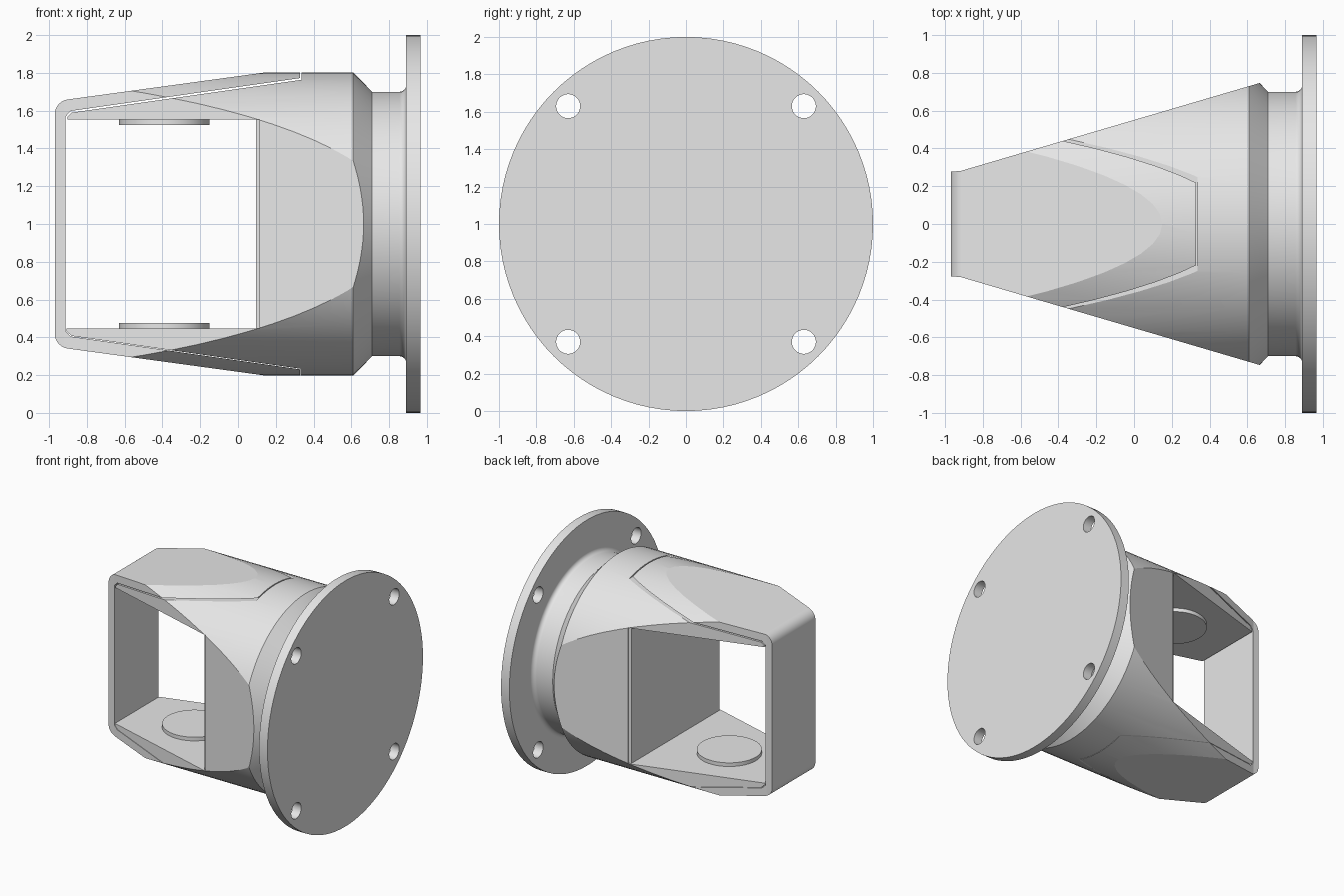
import bpy, bmesh
from math import sin, cos, pi, radians
from mathutils import Matrix, Vector

if "Cube" in bpy.data.objects:
    bpy.data.objects.remove(bpy.data.objects["Cube"], do_unlink=True)

grey = bpy.data.materials.new("plain grey")
grey.use_nodes = True
grey.diffuse_color = (0.8, 0.8, 0.8, 1)
grey.node_tree.nodes["Principled BSDF"].inputs["Base Color"].default_value = (0.8, 0.8, 0.8, 1)

AXIS = 1.0  # height of the long axis


def finish(bm, name):
    bmesh.ops.remove_doubles(bm, verts=bm.verts, dist=1e-5)
    bmesh.ops.recalc_face_normals(bm, faces=bm.faces)
    mesh = bpy.data.meshes.new(name)
    bm.to_mesh(mesh)
    bm.free()
    mesh.materials.append(grey)
    obj = bpy.data.objects.new(name, mesh)
    bpy.context.collection.objects.link(obj)
    obj.location.z = AXIS
    return obj


def prism(name, outline, direction, half):
    """Extrude an outline in (x, z) along y, or in (x, y) along z."""
    bm = bmesh.new()
    if direction == 'Y':
        pts, step = [(x, -half, z) for x, z in outline], (0, 2 * half, 0)
    else:
        pts, step = [(x, y, -half) for x, y in outline], (0, 0, 2 * half)
    face = bm.faces.new([bm.verts.new(p) for p in pts])
    ext = bmesh.ops.extrude_face_region(bm, geom=[face])["geom"]
    bmesh.ops.translate(bm, verts=[v for v in ext if isinstance(v, bmesh.types.BMVert)], vec=step)
    if not face.is_valid or len(bm.faces) < len(outline) + 2:
        bm.faces.new([v for v in bm.verts][:len(outline)])
    return finish(bm, name)


def lathe(name, profile, steps=96):
    """Turn a profile of (x, radius) about the long axis."""
    bm = bmesh.new()
    verts = [bm.verts.new((x, 0, r)) for x, r in profile]
    edges = [bm.edges.new(pair) for pair in zip(verts, verts[1:])]
    bmesh.ops.spin(bm, geom=verts + edges, cent=(0, 0, 0), axis=(1, 0, 0),
                   angle=2 * pi, steps=steps, use_duplicate=False)
    return finish(bm, name)


def cylinder(name, centre, radius, depth, rot=Matrix()):
    bm = bmesh.new()
    bmesh.ops.create_cone(bm, cap_ends=True, segments=64, radius1=radius, radius2=radius,
                          depth=depth, matrix=Matrix.Translation(Vector(centre)) @ rot)
    return finish(bm, name)


def combine(obj, tool, operation):
    mod = obj.modifiers.new("cut", 'BOOLEAN')
    mod.object, mod.operation, mod.solver = tool, operation, 'EXACT'
    bpy.context.view_layer.objects.active = obj
    bpy.ops.object.modifier_apply(modifier=mod.name)
    bpy.data.objects.remove(tool, do_unlink=True)


def smooth(obj):
    bpy.ops.object.select_all(action='DESELECT')
    obj.select_set(True)
    bpy.context.view_layer.objects.active = obj
    bpy.ops.object.shade_smooth_by_angle(angle=radians(6.5))


def arc(cx, cy, r, a0, a1, n=18):
    return [(cx + r * cos(radians(a0 + (a1 - a0) * i / n)),
             cy + r * sin(radians(a0 + (a1 - a0) * i / n))) for i in range(n + 1)]


def mirrored(half):
    """Close an upper half outline with its mirror image."""
    return half + [(x, -y) for x, y in reversed(half)]


# Yoke housing: round bar with tapered sides and tapered top and bottom
housing = lathe("yoke_housing", [(-1.1, 0), (-1.1, 0.803), (0.61, 0.803), (0.71, 0.7), (0.71, 0)])
side_taper = prism("side_taper", mirrored([(-0.97, 0.278), (-0.92, 0.28), (0.8, 0.786)]), 'Z', 1.2)
combine(housing, side_taper, 'INTERSECT')
top_taper = prism("top_taper", mirrored(arc(-0.89, 0.58, 0.08, 180, 98) + [(0.15, 0.803), (0.3, 0.85), (0.8, 0.85)]), 'Y', 1.2)
combine(housing, top_taper, 'INTERSECT')

# Window through the yoke
window = prism("window_cutter", mirrored([(-0.912, 0.553), (0.115, 0.553)]), 'Y', 1.2)
combine(housing, window, 'DIFFERENCE')

# Narrow gaps that part the outer strap from the housing
for side, gap in ((1, 0.009), (-1, 0.003)):
    outer = [(-0.912, 0.5), (-0.912, 0.57), (-0.885, 0.594 + gap / 2), (0.328, 0.768 + gap / 2), (0.328, 0.9)]
    inner = [(0.328 + gap, 0.9), (0.328 + gap, 0.768 - gap / 2), (-0.88, 0.594 - gap / 2),
             (-0.912 + gap, 0.567), (-0.912 + gap, 0.5)]
    slot = prism("gap_cutter", [(x, side * z) for x, z in outer + inner], 'Y', 1.2)
    combine(housing, slot, 'DIFFERENCE')
smooth(housing)

# Thin liner on the closed end of the window
liner = prism("window_liner", mirrored([(0.095, 0.568), (0.13, 0.575)]), 'Z', 0.5535)

# Round bearing pads facing each other inside the window
for name, side in (("upper_pad", 1), ("lower_pad", -1)):
    smooth(cylinder(name, (-0.39, 0, side * 0.543), 0.24, 0.04))

# Neck and mounting flange with a filleted joint
flange = lathe("neck_flange", [(0.69, 0), (0.69, 0.7), (0.71, 0.7)] + arc(0.855, 0.735, 0.035, -90, 0)
               + [(0.89, 1), (0.965, 1), (0.965, 0)])
for y in (-0.63, 0.63):
    for z in (-0.63, 0.63):
        hole = cylinder("bolt_hole", (0.93, y, z), 0.064, 0.3, Matrix.Rotation(pi / 2, 4, 'Y'))
        combine(flange, hole, 'DIFFERENCE')
smooth(flange)
